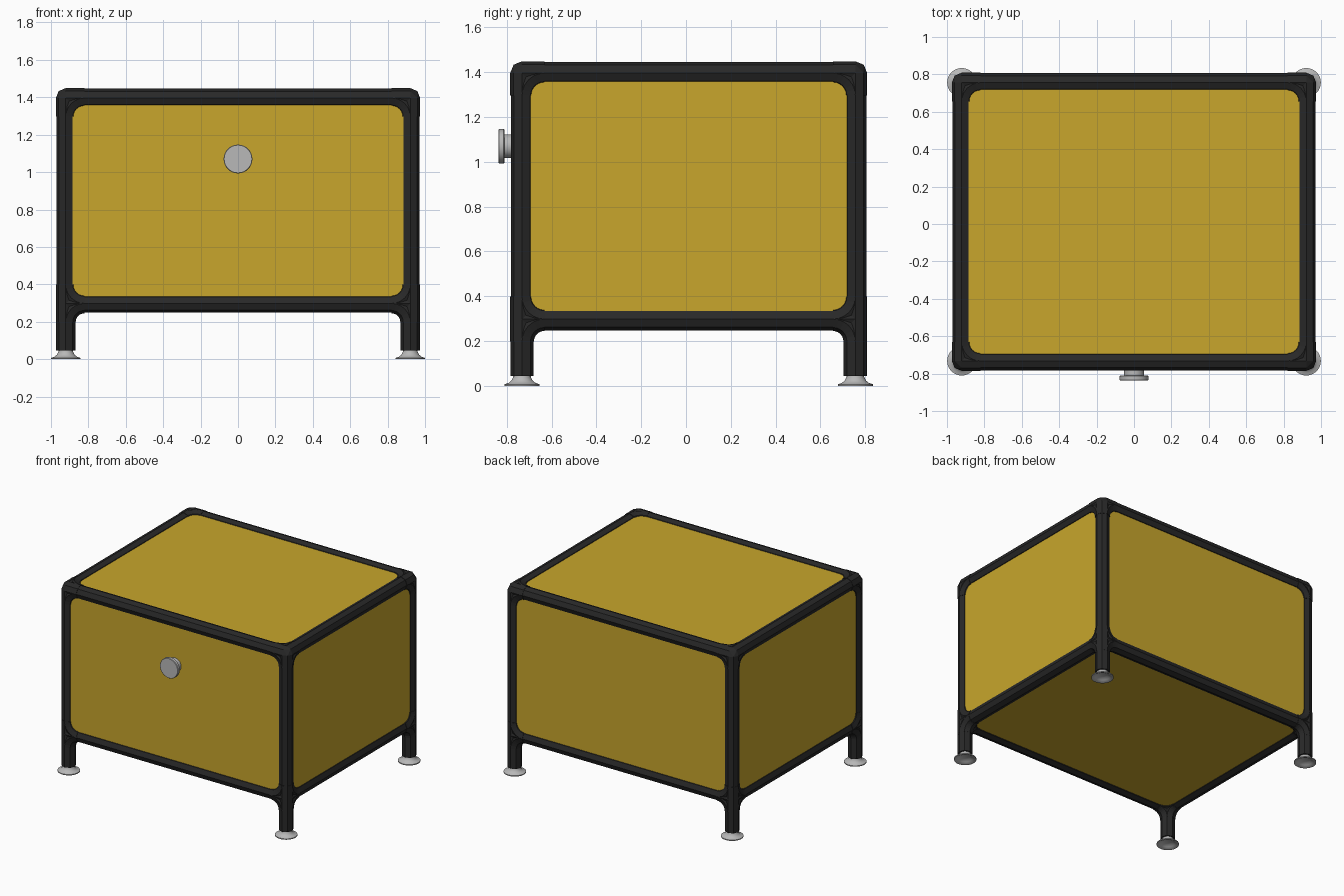
import bpy, bmesh
from math import cos, sin, pi
from mathutils import Vector

if "Cube" in bpy.data.objects:
    bpy.data.objects.remove(bpy.data.objects["Cube"])

# Overall layout: tube centre lines
HX, HY, CY = 0.921, 0.744, 0.012
ZB, ZT = 0.298, 1.396
R_TUBE, R_JOINT, ARM = 0.05, 0.053, 0.1
INSET = 0.031          # panel plane offset outward from the centre line
X, Y, Z = Vector((1, 0, 0)), Vector((0, 1, 0)), Vector((0, 0, 1))


def material(name, rgb, rough):
    m = bpy.data.materials.new(name)
    m.use_nodes = True
    m.diffuse_color = (*rgb, 1)
    bsdf = m.node_tree.nodes["Principled BSDF"]
    bsdf.inputs["Base Color"].default_value = (*rgb, 1)
    bsdf.inputs["Roughness"].default_value = rough
    return m


YELLOW = material("mustard yellow", (0.58, 0.38, 0.025), 0.5)
BLACK = material("charcoal black", (0.021, 0.021, 0.021), 0.5)
STEEL = material("light grey metal", (0.48, 0.48, 0.48), 0.4)


def finish(name, bm, mat, smooth=False):
    bmesh.ops.recalc_face_normals(bm, faces=bm.faces)
    me = bpy.data.meshes.new(name)
    bm.to_mesh(me)
    bm.free()
    ob = bpy.data.objects.new(name, me)
    bpy.context.collection.objects.link(ob)
    me.materials.append(mat)
    if smooth:
        bpy.ops.object.select_all(action="DESELECT")
        ob.select_set(True)
        bpy.context.view_layer.objects.active = ob
        bpy.ops.object.shade_smooth_by_angle(angle=0.6)
    return ob


def sweep(bm, path, normal, r, sides=8):
    """Tube through (point, radial direction) pairs, capped at both ends."""
    angles = [2 * pi * i / sides for i in range(sides)]
    rings = [[bm.verts.new(p + r * (cos(a) * u + sin(a) * normal)) for a in angles]
             for p, u in path]
    for a, b in zip(rings, rings[1:]):
        for i in range(sides):
            j = (i + 1) % sides
            bm.faces.new((a[i], a[j], b[j], b[i]))
    bm.faces.new(rings[0])
    bm.faces.new(rings[-1])


def straight(bm, p, q, r):
    d = (q - p).normalized()
    u = X if abs(d.x) < 0.5 else Y
    sweep(bm, [(p, u), (q, u)], d.cross(u), r)


def bend(bm, c, a, b, r, steps=6):
    """Quarter bend that fillets the inside of two arms."""
    hub = c + ARM * (a + b)
    path = []
    for i in range(steps + 1):
        t = pi / 2 * i / steps
        u = -(cos(t) * a + sin(t) * b)
        path.append((hub + ARM * u, u))
    sweep(bm, path, a.cross(b), r)


def corner_cap(bm, c, r):
    """Faceted ball closing the outside of a joint."""
    pts = set()
    for u, v in ((X, Y), (Y, Z), (Z, X)):
        for i in range(8):
            p = c + r * (cos(i * pi / 4) * u + sin(i * pi / 4) * v)
            pts.add(tuple(round(k, 5) for k in p))
    verts = [bm.verts.new(p) for p in sorted(pts)]
    bmesh.ops.convex_hull(bm, input=verts)


def lathe(name, profile, mat, segments=32):
    """Solid of revolution around z from (radius, height) points."""
    bm = bmesh.new()
    vs = [bm.verts.new((r, 0, z)) for r, z in profile]
    es = [bm.edges.new(e) for e in zip(vs, vs[1:])]
    bmesh.ops.spin(bm, geom=vs + es, cent=(0, 0, 0), axis=Z, angle=2 * pi,
                   steps=segments, use_duplicate=False)
    bmesh.ops.remove_doubles(bm, verts=bm.verts, dist=0.0001)
    return finish(name, bm, mat, True)


def at(sx, sy, z):
    return Vector((sx * HX, CY + sy * HY, z))


# Rails along x and y
for level, z in (("bottom", ZB), ("top", ZT)):
    for s, side in ((-1, "front"), (1, "back")):
        bm = bmesh.new()
        straight(bm, at(-1, s, z), at(1, s, z), R_TUBE)
        finish(f"{level}_{side}_rail", bm, BLACK)
    for s, side in ((-1, "right"), (1, "left")):
        bm = bmesh.new()
        straight(bm, at(s, -1, z), at(s, 1, z), R_TUBE)
        finish(f"{level}_{side}_rail", bm, BLACK)

# Posts, legs, joints and feet at each corner
FOOT = [(0, 0.052), (0.038, 0.052), (0.04, 0.038), (0.047, 0.024), (0.06, 0.013),
        (0.078, 0.007), (0.078, 0), (0.07, 0), (0.05, 0.01), (0.035, 0.02), (0, 0.02)]
for sx, xn in ((-1, "right"), (1, "left")):
    for sy, yn in ((-1, "front"), (1, "back")):
        tag = f"{yn}_{xn}"
        bm = bmesh.new()
        straight(bm, at(sx, sy, ZB), at(sx, sy, ZT), R_TUBE)
        finish(f"{tag}_post", bm, BLACK)

        bm = bmesh.new()
        straight(bm, at(sx, sy, 0.045), at(sx, sy, ZB), R_TUBE + 0.002)
        finish(f"{tag}_leg", bm, BLACK)

        inx, iny = -sx * X, -sy * Y
        for level, z, verticals in (("top", ZT, [-Z]), ("bottom", ZB, [Z, -Z])):
            c = at(sx, sy, z)
            bm = bmesh.new()
            for d in [inx, iny] + verticals:
                straight(bm, c, c + ARM * d, R_JOINT)
            bend(bm, c, inx, iny, R_JOINT)
            for v in verticals:
                bend(bm, c, inx, v, R_JOINT)
                bend(bm, c, iny, v, R_JOINT)
            corner_cap(bm, c, R_JOINT)
            finish(f"{level}_{tag}_joint", bm, BLACK)

        foot = lathe(f"{tag}_foot", FOOT, STEEL)
        foot.location = at(sx, sy, 0)


# Flat panels whose edges sit inside the tubes
def panel(name, centre, size):
    bm = bmesh.new()
    bmesh.ops.create_cube(bm, size=1)
    bmesh.ops.scale(bm, vec=size, verts=bm.verts)
    bmesh.ops.translate(bm, vec=centre, verts=bm.verts)
    finish(name, bm, YELLOW)


T = 0.02
OFF = INSET - T / 2
ZM, ZH = (ZB + ZT) / 2, ZT - ZB
for s, names in ((-1, ("front", "right", "bottom")), (1, ("back", "left", "top"))):
    panel(names[0] + "_panel", (0, CY + s * (HY + OFF), ZM), (2 * HX, T, ZH))
    panel(names[1] + "_panel", (s * (HX + OFF), CY, ZM), (T, 2 * HY, ZH))
    panel(names[2] + "_panel", (0, CY, ZM + s * (ZH / 2 + OFF)), (2 * HX, 2 * HY, T))

# Round pull knob on the front
knob = lathe("front_knob", [(0, 0), (0.053, 0), (0.053, 0.054), (0.074, 0.054),
                            (0.077, 0.057), (0.077, 0.077), (0.074, 0.08), (0, 0.08)], STEEL)
knob.rotation_euler = (pi / 2, 0, 0)
knob.location = (0, -0.757, 1.07)
